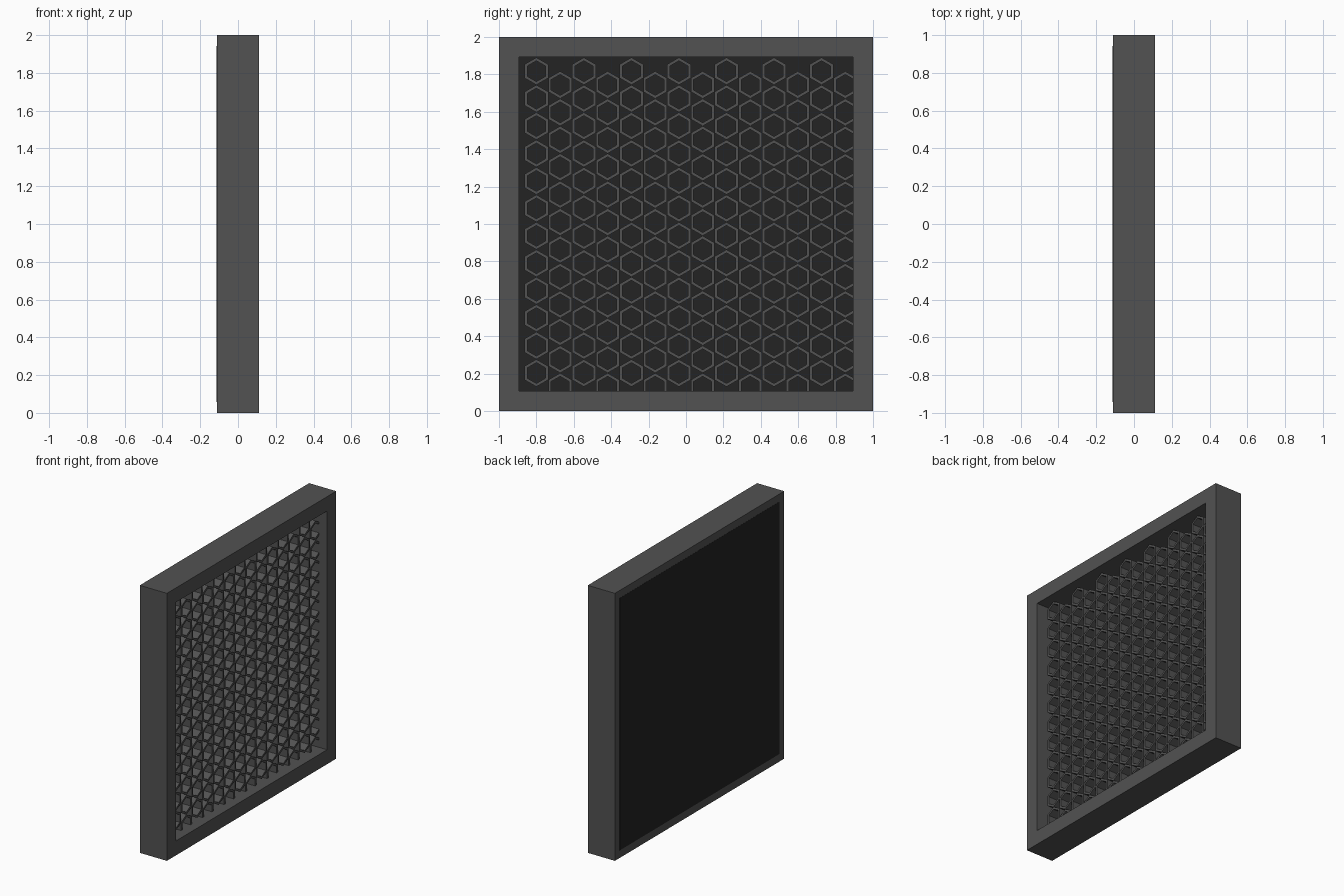
import bpy, bmesh, math

HALF_DEPTH = 0.112       # frame half thickness along x
PITCH = 0.1467           # tip-to-tip height of one honeycomb cell
COLUMN = PITCH * math.sqrt(3) / 2
ROWS, COLUMNS = 12, 14

cube = bpy.data.objects.get("Cube")
if cube:
    bpy.data.objects.remove(cube, do_unlink=True)


def material(name, value):
    mat = bpy.data.materials.new(name)
    mat.use_nodes = True
    colour = (value, value, value, 1)
    mat.diffuse_color = colour
    mat.node_tree.nodes["Principled BSDF"].inputs["Base Color"].default_value = colour
    return mat


def add_tube(bm, sides, outer, inner, x0, x1, y, z, turn):
    """Hollow prism along x, with flat walls."""
    loops = []
    for radius, x in ((outer, x0), (outer, x1), (inner, x1), (inner, x0)):
        angles = [turn + math.tau * i / sides for i in range(sides)]
        loops.append([bm.verts.new((x, y + radius * math.cos(a), z + radius * math.sin(a)))
                      for a in angles])
    for k in range(4):
        a, b = loops[k], loops[(k + 1) % 4]
        for i in range(sides):
            j = (i + 1) % sides
            bm.faces.new((a[i], a[j], b[j], b[i]))


def finish(bm, name, mat):
    bmesh.ops.recalc_face_normals(bm, faces=bm.faces)
    mesh = bpy.data.meshes.new(name)
    bm.to_mesh(mesh)
    bm.free()
    mesh.materials.append(mat)
    obj = bpy.data.objects.new(name, mesh)
    bpy.context.collection.objects.link(obj)
    return obj


grey = material("dark grey", 0.085)
black = material("near black", 0.0175)

# Square outer frame
bm = bmesh.new()
root2 = math.sqrt(2)
add_tube(bm, 4, root2, 0.892 * root2, -HALF_DEPTH, HALF_DEPTH, 0, 1, math.pi / 4)
finish(bm, "frame", grey)

# Honeycomb: cells touch at their tips, every other column drops half a cell
bm = bmesh.new()
for c in range(COLUMNS):
    y = -0.8 + c * COLUMN
    top = 1.817 - (c % 2) * PITCH / 2
    for r in range(ROWS):
        add_tube(bm, 6, PITCH / 2, PITCH / 2 - 0.018, -0.1, 0.045,
                 y, top - r * PITCH, math.pi / 2)
finish(bm, "honeycomb_grille", grey)

# Back panel, let into the rear of the frame
bpy.ops.mesh.primitive_cube_add(size=1, location=(-0.102, 0, 1))
panel = bpy.context.object
panel.name = "back_panel"
panel.scale = (0.022, 1.886, 1.886)
bpy.ops.object.transform_apply(location=False, rotation=False, scale=True)
panel.data.materials.append(black)
